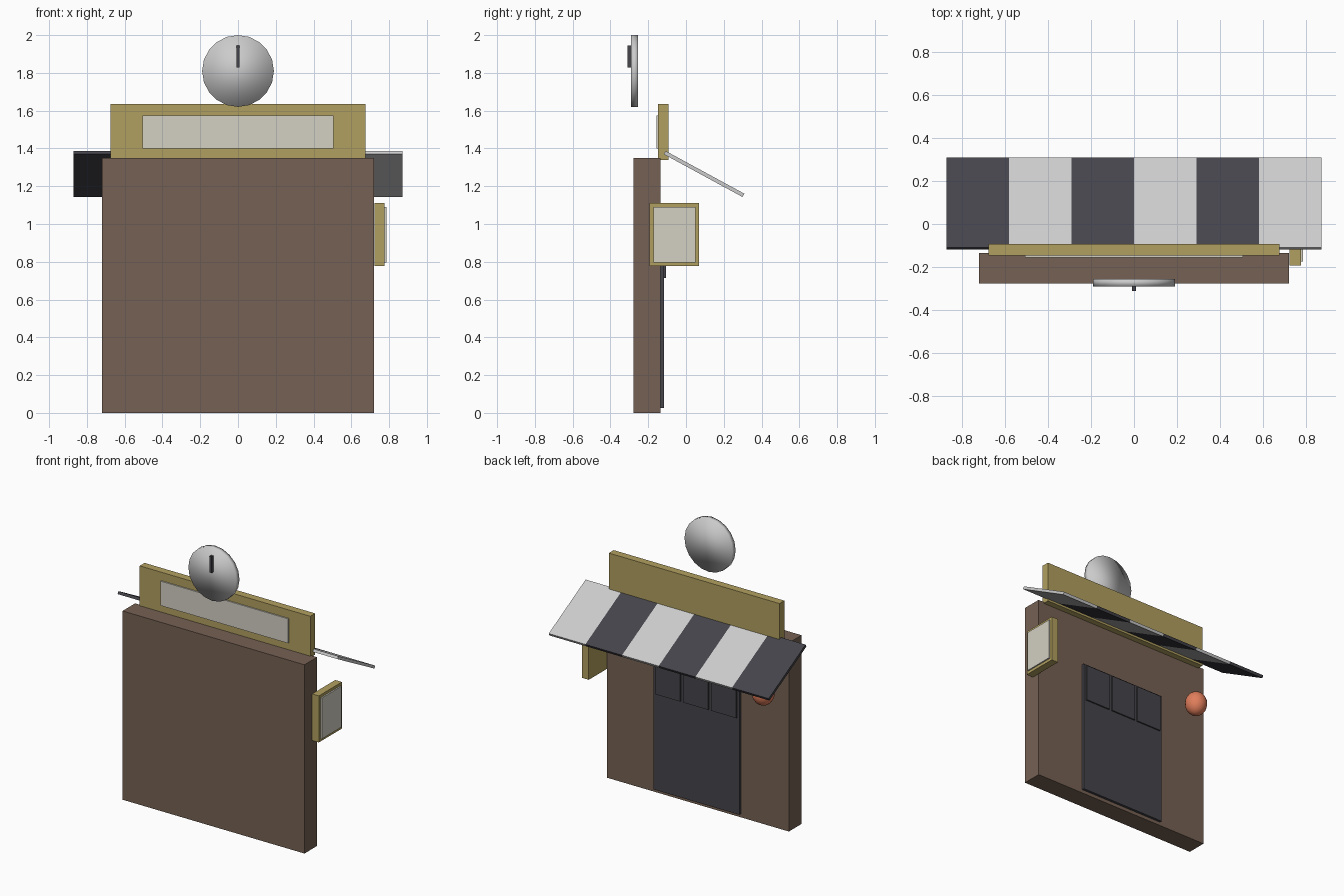
import bpy
from math import radians, sin, cos, pi

if "Cube" in bpy.data.objects:
    bpy.data.objects.remove(bpy.data.objects["Cube"])


def material(name, r, g, b):
    m = bpy.data.materials.new(name)
    m.diffuse_color = [(c / 255) ** 2.2 for c in (r, g, b)] + [1.0]
    m.use_nodes = True
    m.node_tree.nodes["Principled BSDF"].inputs["Base Color"].default_value = m.diffuse_color
    return m


BROWN = material("brown_wall", 117, 97, 84)
GOLD = material("gold_frame", 176, 158, 96)
CREAM = material("cream_panel", 210, 207, 194)
DARK = material("charcoal", 70, 70, 76)
WHITE = material("off_white", 226, 225, 222)
ORANGE = material("lamp_orange", 224, 125, 92)


def finish(name, mat):
    ob = bpy.context.object
    ob.name = name
    ob.data.materials.append(mat)
    return ob


def box(name, mat, x, y, z):
    """Box from (min, max) extents on each axis."""
    bpy.ops.mesh.primitive_cube_add(size=1)
    ob = finish(name, mat)
    ob.location = [(a + b) / 2 for a, b in (x, y, z)]
    ob.scale = [b - a for a, b in (x, y, z)]
    return ob


# Wall slab
box("wall", BROWN, (-0.72, 0.72), (-0.277, -0.135), (0, 1.35))

# Roof sign with inset panel
box("roof_sign", GOLD, (-0.675, 0.675), (-0.147, -0.092), (1.34, 1.635))
box("roof_sign_panel", CREAM, (-0.505, 0.505), (-0.156, -0.14), (1.40, 1.575))

# Side sign with panel
box("side_sign", GOLD, (0.722, 0.775), (-0.193, 0.068), (0.777, 1.11))
box("side_sign_panel", CREAM, (0.77, 0.785), (-0.173, 0.05), (0.797, 1.09))

# Door with three raised panels
box("door", DARK, (-0.34, 0.34), (-0.14, -0.117), (0.025, 0.99))
for i in (-1, 0, 1):
    c = i * 0.222
    box("door_panel", DARK, (c - 0.1, c + 0.1), (-0.12, -0.107), (0.715, 0.98))

# Striped sloping awning
stripe = 0.29
for i in range(6):
    x0 = -0.87 + i * stripe
    ob = box("awning_stripe", WHITE if i % 2 else DARK, (x0, x0 + stripe),
             (0.0955 - 0.2375, 0.0955 + 0.2375), (1.255, 1.275))
    ob.rotation_euler.x = radians(-28.5)

# Round dish and its feed
bpy.ops.mesh.primitive_cylinder_add(vertices=20, radius=0.19, depth=0.036,
                                    location=(0, -0.272, 1.81),
                                    rotation=(pi / 2, 0, 0))
finish("dish", WHITE)
bpy.ops.object.shade_smooth()
box("dish_feed", DARK, (-0.009, 0.009), (-0.31, -0.288), (1.828, 1.945))

# Lantern on the back wall
bpy.ops.mesh.primitive_uv_sphere_add(segments=16, ring_count=12, radius=1,
                                     location=(-0.58, -0.045, 0.99))
lamp = finish("lantern", ORANGE)
lamp.scale = (0.075, 0.075, 0.086)
bpy.ops.object.shade_smooth()
